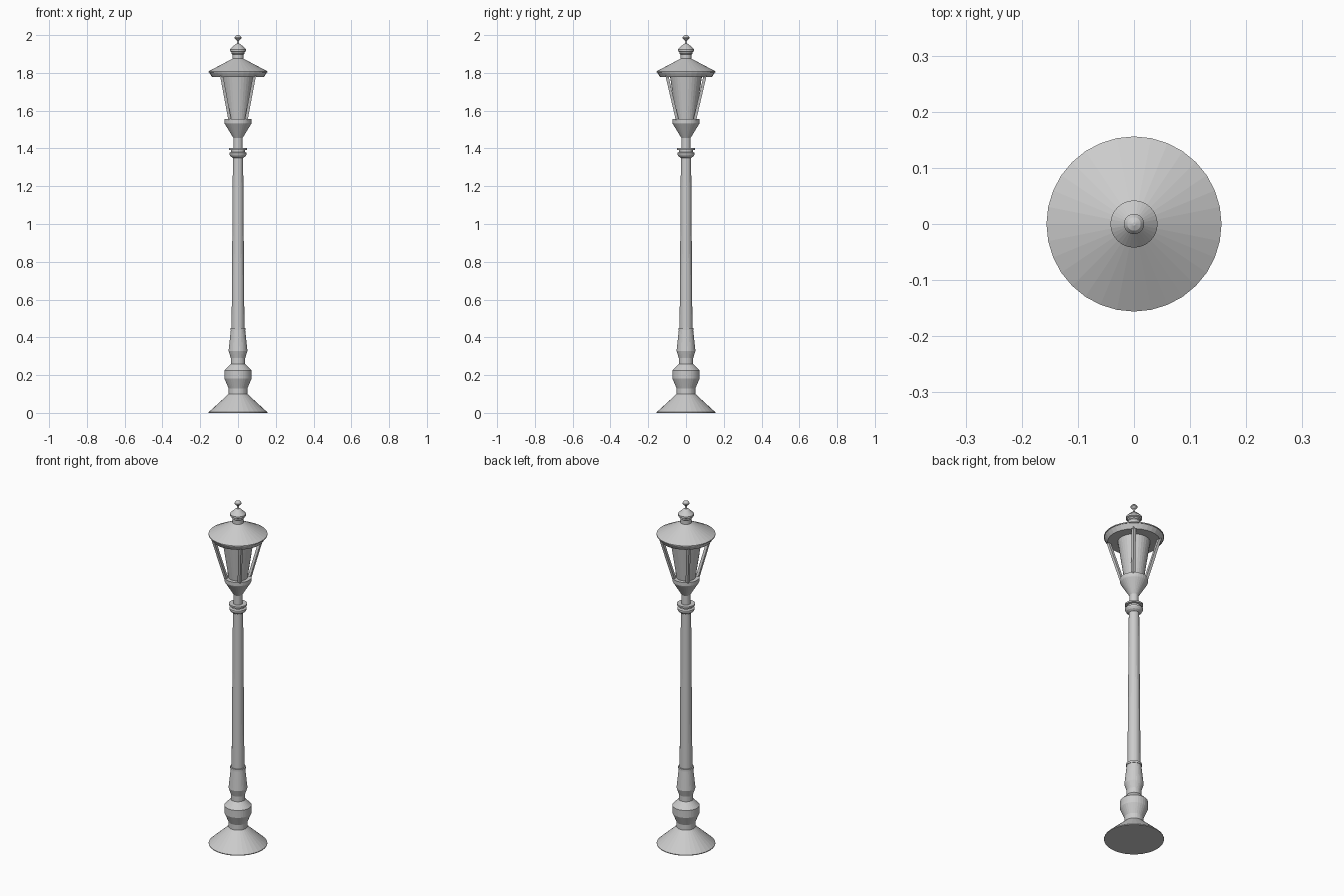
import bpy, bmesh, math

if "Cube" in bpy.data.objects:
    bpy.data.objects.remove(bpy.data.objects["Cube"])

SIDES = 32
grey = bpy.data.materials.new("cast_iron_grey")
grey.diffuse_color = (0.6, 0.6, 0.6, 1)
grey.use_nodes = True
grey.node_tree.nodes["Principled BSDF"].inputs["Base Color"].default_value = grey.diffuse_color


def finish(name, bm):
    bmesh.ops.recalc_face_normals(bm, faces=bm.faces[:])
    mesh = bpy.data.meshes.new(name)
    bm.to_mesh(mesh)
    bm.free()
    mesh.materials.append(grey)
    obj = bpy.data.objects.new(name, mesh)
    bpy.context.collection.objects.link(obj)
    return obj


def lathe(name, profile):
    """Closed round solid from (radius, height) pairs, bottom to top."""
    bm = bmesh.new()
    rings = []
    for r, z in profile:
        rings.append([bm.verts.new((r * math.cos(2 * math.pi * i / SIDES),
                                    r * math.sin(2 * math.pi * i / SIDES), z))
                      for i in range(SIDES)])
    for a, b in zip(rings, rings[1:]):
        for i in range(SIDES):
            j = (i + 1) % SIDES
            bm.faces.new((a[i], a[j], b[j], b[i]))
    bm.faces.new(rings[0][::-1])
    bm.faces.new(rings[-1])
    return finish(name, bm)


def slanted_bar(name, low, high, half):
    """Square bar running between two points, level at both ends."""
    bm = bmesh.new()
    ends = [[bm.verts.new((p[0] + sx * half, p[1] + sy * half, p[2]))
             for sx, sy in ((-1, -1), (1, -1), (1, 1), (-1, 1))] for p in (low, high)]
    a, b = ends
    for i in range(4):
        j = (i + 1) % 4
        bm.faces.new((a[i], a[j], b[j], b[i]))
    bm.faces.new(a[::-1])
    bm.faces.new(b)
    return finish(name, bm)


# Foot and pedestal
lathe("base", [(0.155, 0), (0.155, 0.004), (0.05, 0.1), (0.05, 0.13),
               (0.072, 0.182), (0.072, 0.225), (0.038, 0.26), (0.038, 0.29),
               (0.05, 0.328), (0.038, 0.44)])
lathe("lower_collar", [(0.041, 0.438), (0.041, 0.45)])

# Shaft and upper collars
lathe("shaft", [(0.034, 0.445), (0.027, 1.36)])
lathe("upper_collar", [(0.028, 1.35), (0.04, 1.358), (0.046, 1.368), (0.046, 1.377),
                       (0.036, 1.382), (0.036, 1.391), (0.048, 1.393), (0.048, 1.402)])

# Cup that carries the lantern
lathe("lantern_cup", [(0.024, 1.4), (0.024, 1.455), (0.07, 1.53), (0.072, 1.535),
                      (0.072, 1.555)])

# Glass and its four corner bars
lathe("lantern_glass", [(0.05, 1.55), (0.085, 1.785)])
for k, (sx, sy) in enumerate(((-1, -1), (1, -1), (1, 1), (-1, 1))):
    slanted_bar(f"corner_bar_{k + 1}", (sx * 0.043, sy * 0.046, 1.55),
                (sx * 0.087, sy * 0.101, 1.785), 0.008)

# Roof, chimney and finial
lathe("roof", [(0.137, 1.777), (0.153, 1.803), (0.156, 1.803), (0.156, 1.808),
               (0.03, 1.875)])
lathe("chimney", [(0.03, 1.87), (0.03, 1.898), (0.034, 1.902), (0.034, 1.91),
                  (0.042, 1.914), (0.042, 1.925), (0.018, 1.948), (0.008, 1.955)])
lathe("finial", [(0.006, 1.95), (0.006, 1.972), (0.012, 1.976), (0.018, 1.983),
                 (0.018, 1.988), (0.012, 1.996), (0.003, 2.0)])
